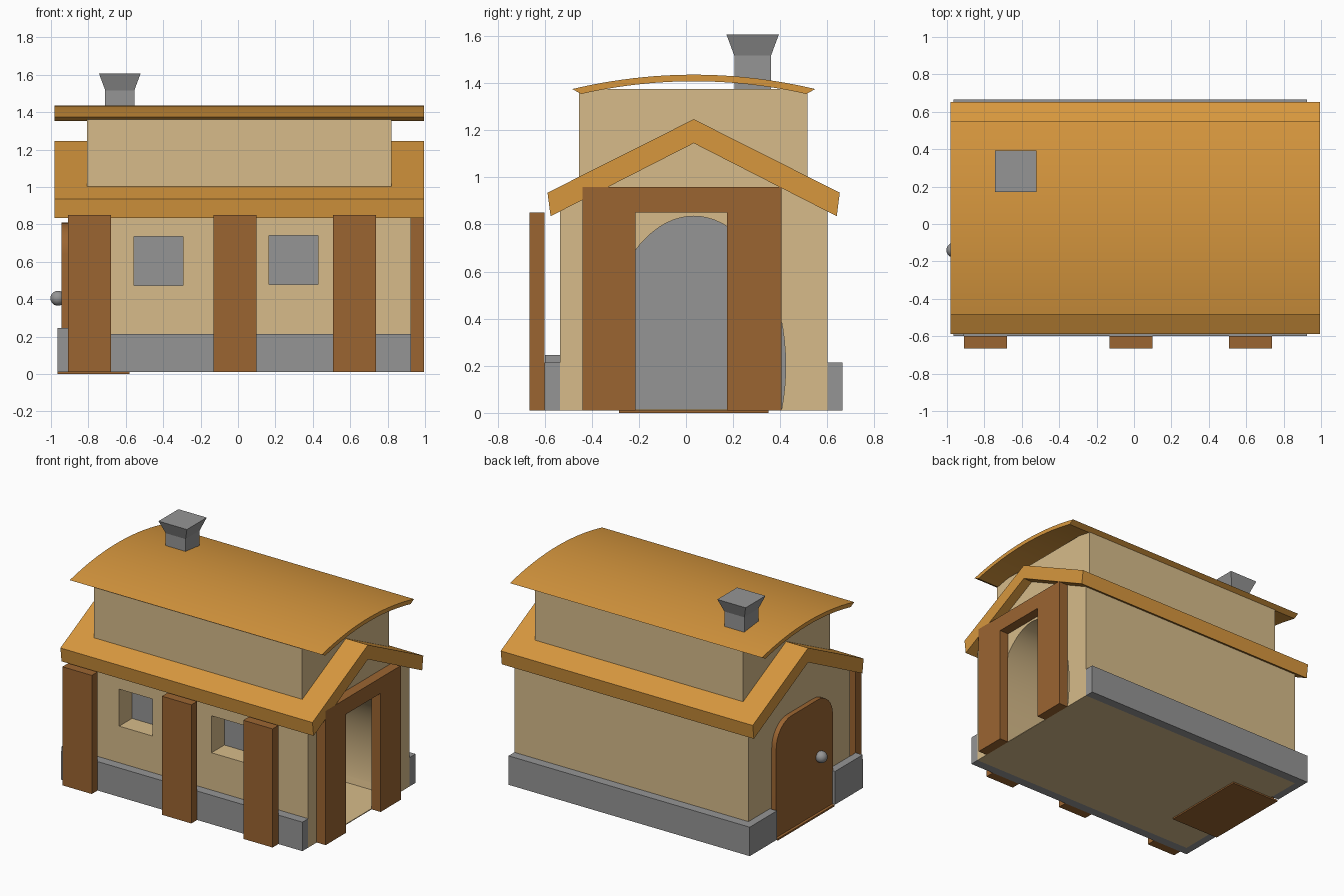
import bpy, bmesh
from math import sin, cos, pi, radians

if "Cube" in bpy.data.objects:
    bpy.data.objects.remove(bpy.data.objects["Cube"])


def material(name, rgb):
    m = bpy.data.materials.new(name)
    m.use_nodes = True
    m.diffuse_color = (*rgb, 1)
    m.node_tree.nodes["Principled BSDF"].inputs["Base Color"].default_value = (*rgb, 1)
    return m


ORANGE = material("roof orange", (0.68, 0.31, 0.048))
TAN = material("plaster tan", (0.68, 0.50, 0.255))
BROWN = material("timber brown", (0.33, 0.13, 0.031))
GREY = material("stone grey", (0.30, 0.30, 0.30))


def finish(name, bm, mat, smooth=False):
    bmesh.ops.recalc_face_normals(bm, faces=bm.faces)
    mesh = bpy.data.meshes.new(name)
    bm.to_mesh(mesh)
    bm.free()
    ob = bpy.data.objects.new(name, mesh)
    bpy.context.collection.objects.link(ob)
    mesh.materials.append(mat)
    if smooth:
        smooth_object(ob)
    return ob


def activate(ob):
    bpy.ops.object.select_all(action='DESELECT')
    ob.select_set(True)
    bpy.context.view_layer.objects.active = ob


def smooth_object(ob):
    activate(ob)
    bpy.ops.object.shade_smooth_by_angle(angle=radians(30))


def box(name, x, y, z, mat):
    """Box from (min, max) ranges."""
    bm = bmesh.new()
    bmesh.ops.create_cube(bm, size=1)
    for v in bm.verts:
        for i, r in enumerate((x, y, z)):
            v.co[i] = r[0] if v.co[i] < 0 else r[1]
    return finish(name, bm, mat)


def prism(name, profile, x0, x1, mat, smooth=False):
    """Extrude a (y, z) profile along x."""
    bm = bmesh.new()
    face = bm.faces.new([bm.verts.new((x0, y, z)) for y, z in profile])
    ext = bmesh.ops.extrude_face_region(bm, geom=[face])
    for v in ext["geom"]:
        if isinstance(v, bmesh.types.BMVert):
            v.co.x = x1
    return finish(name, bm, mat, smooth)


def cut(ob, cutter):
    cutter.hide_render = True
    mod = ob.modifiers.new("cut", 'BOOLEAN')
    mod.operation = 'DIFFERENCE'
    mod.solver = 'EXACT'
    mod.object = cutter
    activate(ob)
    bpy.ops.object.modifier_apply(modifier=mod.name)
    bpy.data.objects.remove(cutter)


MID = 0.033          # centre line of the building in y
L, R = -0.98, 0.995  # roof ends
BL, BR = -0.91, 0.925  # wall ends
F, B = -0.535, 0.60  # front and back walls
G = 0.01             # underside of the walls

# Walls with gable ends
body = prism("walls", [(F, G), (B, G), (B, 0.88), (MID, 1.17), (F, 0.88)], BL, BR, TAN)

# Arched hollow behind the doorway, with a stone wall at its far end
FLOOR = 0.016
arch = []
for i in range(49):
    a = radians(-17) + (pi + 2 * radians(17)) * i / 48
    arch.append((MID + 0.39 * cos(a), max(FLOOR, 0.2 + 0.635 * sin(a))))
cut(body, prism("hollow_cutter", arch, -0.5, 1.0, TAN))
prism("hollow_end_wall", arch, -0.5, -0.495, GREY)

# Recessed windows
for side, x, z in (("right", -0.425, 0.605), ("left", 0.298, 0.61)):
    xr, zr = (x - 0.131, x + 0.131), (z - 0.131, z + 0.131)
    cut(body, box("window_cutter", xr, (-0.7, F + 0.15), zr, TAN))
    box("window_pane_" + side, xr, (F + 0.144, F + 0.15), zr, GREY)
smooth_object(body)

# Stone footing
TOP = 0.215
OUT_F, OUT_B, OUT_L = -0.60, 0.665, -0.965
box("footing_front", (OUT_L, BR), (OUT_F, F), (G, TOP), GREY)
box("footing_back", (OUT_L, BR), (B, OUT_B), (G, TOP), GREY)
box("footing_side_back", (OUT_L, BL), (0.36, B), (G, TOP), GREY)
box("footing_side_front", (OUT_L, BL), (OUT_F + 0.001, -0.29), (G, 0.245), GREY)

# Timber posts along the front
for i, x in enumerate((-0.795, -0.015, 0.622)):
    box(f"post_{i + 1}", (x - 0.115, x + 0.115), (-0.665, OUT_F), (G, 0.85), BROWN)

# Timber doorway frame
FRAME = [(-0.44, G), (-0.44, 0.96), (0.405, 0.96), (0.405, G),
         (0.175, G), (0.175, 0.85), (-0.215, 0.85), (-0.215, G)]
prism("doorway_frame", FRAME, BR, R, BROWN)

# Round-cornered side door with knob and sill
D0, D1, DTOP, RAD = -0.295, 0.34, 0.81, 0.17
door = [(D0, G), (D1, G)]
for cy, start in ((D1 - RAD, 0), (D0 + RAD, pi / 2)):
    for i in range(9):
        a = start + pi / 2 * i / 8
        door.append((cy + RAD * cos(a), DTOP - RAD + RAD * sin(a)))
prism("side_door", door, -0.945, -0.90, BROWN, True)
box("door_sill", (-0.965, -0.58), (-0.285, 0.35), (0, G + 0.002), BROWN)

bm = bmesh.new()
bmesh.ops.create_uvsphere(bm, u_segments=24, v_segments=16, radius=0.04)
bmesh.ops.translate(bm, verts=bm.verts, vec=(-0.963, -0.14, 0.405))
finish("door_knob", bm, GREY, True)

# Lower gable roof
prism("lower_roof", [(-0.588, 0.935), (MID, 1.247), (0.653, 0.935),
                     (0.64, 0.835), (MID, 1.145), (-0.575, 0.835)], L, R, ORANGE)

# Upper storey and its curved roof
box("upper_walls", (-0.808, 0.822), (-0.455, 0.515), (0.98, 1.375), TAN)


def bow(half, edge, crown, n=24):
    return [(MID + half * t, crown - (crown - edge) * t * t)
            for t in (2 * i / n - 1 for i in range(n + 1))]


prism("upper_roof", bow(0.516, 1.375, 1.436) + bow(0.478, 1.354, 1.408)[::-1],
      L, R, ORANGE, True)

# Chimney with flared cap
CX, CY = -0.632, 0.283
bm = bmesh.new()
rings = [[bm.verts.new((CX + sx * r, CY + sy * r, z))
          for sx, sy in ((-1, -1), (1, -1), (1, 1), (-1, 1))]
         for r, z in ((0.078, 1.3), (0.078, 1.517), (0.111, 1.606))]
bm.faces.new(rings[0])
bm.faces.new(rings[-1])
for lo, hi in zip(rings, rings[1:]):
    for i in range(4):
        j = (i + 1) % 4
        bm.faces.new((lo[i], lo[j], hi[j], hi[i]))
finish("chimney", bm, GREY)
